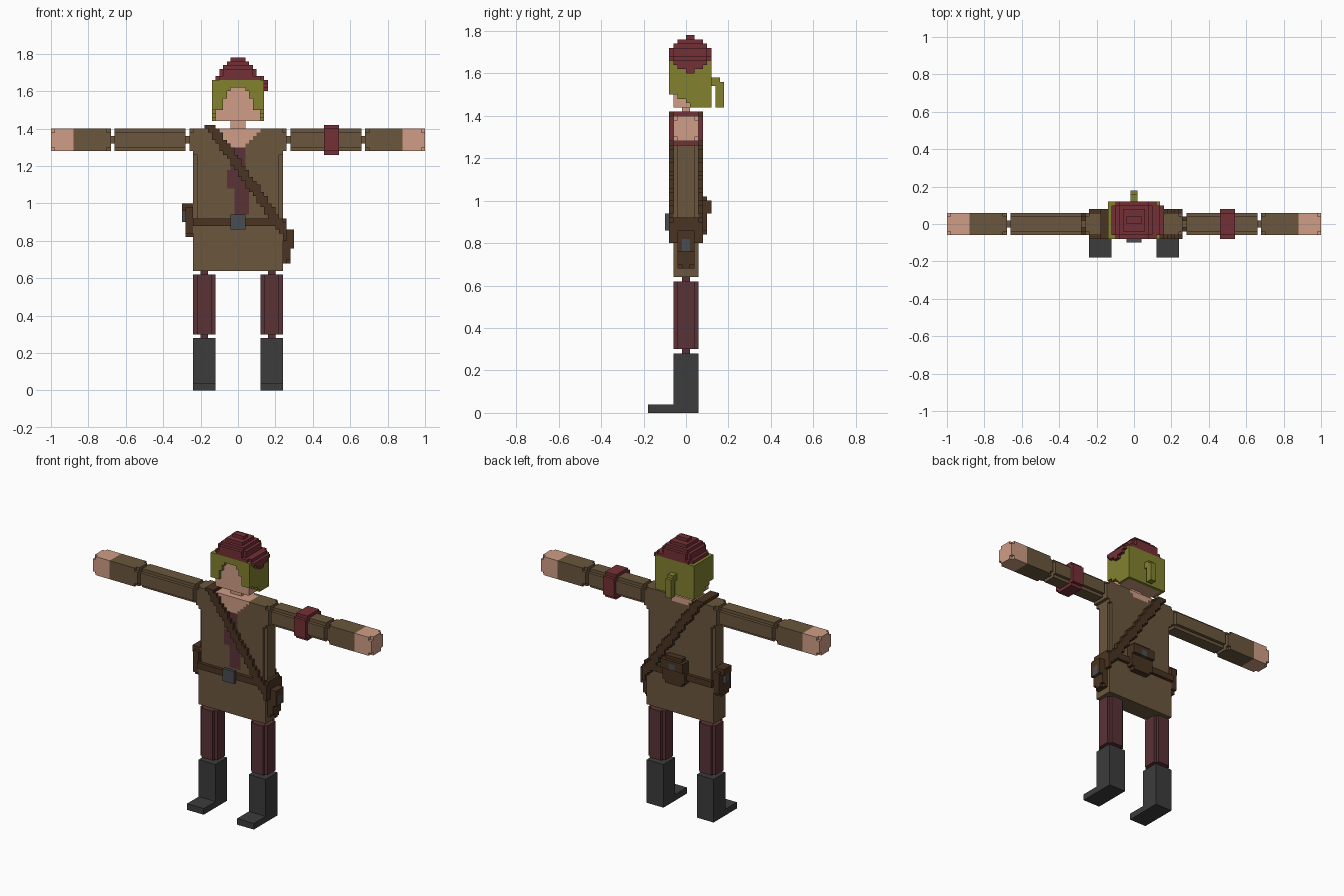
import bpy, bmesh
from mathutils import Vector

if "Cube" in bpy.data.objects:
    bpy.data.objects.remove(bpy.data.objects["Cube"])

U = 0.02  # block size


def srgb(h):
    c = [int(h[i:i + 2], 16) / 255 for i in (0, 2, 4)]
    return [v / 12.92 if v < 0.04045 else ((v + 0.055) / 1.055) ** 2.4 for v in c] + [1]


MATS = {}
for mat_name, code in [("skin", "CF9D86"), ("tunic_brown", "6B573D"), ("leather_brown", "4A3422"),
                       ("trouser_red", "5A3236"), ("hat_red", "743036"), ("hair_olive", "82812F"),
                       ("boot_grey", "3C3C3C"), ("buckle_grey", "494C51")]:
    MATS[mat_name] = bpy.data.materials.new(mat_name)
    MATS[mat_name].diffuse_color = srgb(code)

SIDES = [((1, 0, 0), (0, 1, 0), (0, 0, 1)), ((0, 1, 0), (0, 0, 1), (1, 0, 0)),
         ((0, 0, 1), (1, 0, 0), (0, 1, 0))]


def blocks(name, lo, hi, rule):
    """Fill a grid of blocks; rule(x, y, z) gives a material name or None."""
    if isinstance(rule, str):
        colour = rule
        rule = lambda x, y, z: colour
    a, b = [round(v / U) for v in lo], [round(v / U) for v in hi]
    cells = {}
    for i in range(a[0], b[0]):
        for j in range(a[1], b[1]):
            for k in range(a[2], b[2]):
                m = rule((i + .5) * U, (j + .5) * U, (k + .5) * U)
                if m:
                    cells[i, j, k] = m
    names = sorted(set(cells.values()))
    bm, verts = bmesh.new(), {}
    for c, m in cells.items():
        for n, u, v in SIDES:
            for s in (1, -1):
                if tuple(c[t] + s * n[t] for t in range(3)) in cells:
                    continue
                ring = [(0, 0), (1, 0), (1, 1), (0, 1)][::s]
                face = []
                for p, q in ring:
                    key = tuple(c[t] + (n[t] if s > 0 else 0) + p * u[t] + q * v[t] for t in range(3))
                    if key not in verts:
                        verts[key] = bm.verts.new(Vector(key) * U)
                    face.append(verts[key])
                bm.faces.new(face).material_index = names.index(m)
    # merge coplanar blocks into large flat faces
    bmesh.ops.dissolve_limit(bm, angle_limit=0.01, verts=bm.verts[:], edges=bm.edges[:],
                             delimit={'MATERIAL'})
    me = bpy.data.meshes.new(name)
    bm.to_mesh(me)
    bm.free()
    for m in names:
        me.materials.append(MATS[m])
    ob = bpy.data.objects.new(name, me)
    bpy.context.collection.objects.link(ob)
    return ob


def notched(name, lo, hi, colour, axis=None):
    """Box with its corner blocks removed; with an axis, its edges along it are removed too."""
    pick = colour if callable(colour) else (lambda x, y, z: colour)

    def rule(*p):
        ends = [p[t] - lo[t] < U or hi[t] - p[t] < U for t in range(3)]
        if all(ends):
            return None
        if axis is not None and all(ends[t] for t in range(3) if t != axis):
            return None
        return pick(*p)
    return blocks(name, lo, hi, rule)


def sided(s, x0, x1, y0, y1, z0, z1):
    xs = sorted((s * x0, s * x1))
    return (xs[0], y0, z0), (xs[1], y1, z1)


# arms and legs
for s, side in ((-1, "left"), (1, "right")):
    blocks(side + "_shoulder_joint", *sided(s, .24, .28, -.02, .02, 1.32, 1.36), "tunic_brown")
    notched(side + "_upper_arm", *sided(s, .28, .66, -.06, .06, 1.28, 1.40), "tunic_brown", 0)
    blocks(side + "_elbow_joint", *sided(s, .66, .68, -.02, .02, 1.32, 1.36), "tunic_brown")
    notched(side + "_forearm_and_hand", *sided(s, .68, 1, -.06, .06, 1.28, 1.40),
            lambda x, y, z: "skin" if abs(x) > .88 else "tunic_brown")
    blocks(side + "_hip_joint", *sided(s, .16, .20, -.02, .02, .62, .64), "trouser_red")
    notched(side + "_leg", *sided(s, .12, .24, -.06, .06, .30, .62), "trouser_red", 2)
    blocks(side + "_knee_joint", *sided(s, .16, .20, -.02, .02, .28, .30), "trouser_red")
    blocks(side + "_boot", *sided(s, .12, .24, -.18, .06, 0, .28),
           lambda x, y, z: "boot_grey" if y > -.06 or z < .04 else None)

# arm band
notched("arm_band", (.46, -.08, 1.26), (.54, .08, 1.42), "hat_red", 0)


# tunic with open neck and shirt front
def tunic(x, y, z):
    ax = abs(x)
    if ax > .24 and (z < 1.28 or (abs(y) > .04 and z > 1.38)):
        return None
    if ax > .22 and abs(y) > .04 and .88 < z < 1.26:
        return None
    if ax < .03 + (z - 1.30) * .9 and z > 1.30 and y < .04:
        return "skin"
    if y > .04 and z > 1.36 and ax < .04 + (z - 1.36):
        return "skin"
    if y < -.04 and .94 < z < 1.30:
        left = -.02 if z < 1.08 else -.06 if z < 1.18 else -.04
        if left < x < (.04 if z > 1.18 else .06):
            return "trouser_red"
    return "tunic_brown"


blocks("tunic", (-.26, -.06, .64), (.26, .06, 1.40), tunic)
blocks("neck", (-.04, -.02, 1.40), (.04, .02, 1.46), "skin")


# belt and shoulder strap wrap around the tunic
def outside(x, y):
    return abs(x) > .24 or abs(y) > .06


blocks("belt", (-.26, -.08, .88), (.26, .08, .92),
       lambda x, y, z: "leather_brown" if outside(x, y) and not (abs(x) > .24 and abs(y) > .06) else None)
blocks("belt_buckle", (-.04, -.10, .86), (.04, -.08, .94), "buckle_grey")


def strap(x, y, z):
    mid = -.15 + .70 * (1.42 - z)
    if z > 1.40:
        return "leather_brown" if -.18 < x < -.12 else None
    if abs(y) > .06 and abs(x - mid) < .031:
        return "leather_brown"
    if x > .24 and z < .90:
        return "leather_brown"


blocks("shoulder_strap", (-.20, -.08, .80), (.26, .08, 1.42), strap)

# side pouch on the belt
notched("belt_pouch", (-.28, -.06, .82), (-.24, .06, 1.00), "leather_brown")
blocks("belt_pouch_flap", (-.30, -.04, .96), (-.24, .04, 1.00), "leather_brown")
blocks("belt_pouch_buckle", (-.30, -.02, .90), (-.28, .02, .96), "buckle_grey")

# pouch hanging from the strap
notched("strap_pouch", (.22, -.04, .68), (.28, .04, .86), "leather_brown")
blocks("strap_pouch_flap", (.26, -.04, .76), (.30, .04, .86),
       lambda x, y, z: "buckle_grey" if abs(y) < .02 and z < .82 else "leather_brown")

# back pouch
notched("back_pouch", (-.06, .06, .84), (.10, .10, 1.02), "leather_brown")
blocks("back_pouch_flap", (-.06, .08, .94), (.10, .12, 1.00),
       lambda x, y, z: "buckle_grey" if 0 < x < .04 and z < .98 else "leather_brown")


# head with hair framing the face
def head(x, y, z):
    r = (x / .145) ** 6 + ((y - .02) / .105) ** 6
    if r > 1:
        return None
    half = .08 if z < 1.56 else .06 if z < 1.60 else .04
    face = abs(x) < half and z < 1.62
    if face and y < -.04:
        return "skin" if y > -.06 else None
    if z > 1.44 + max(0, .04 - y) * .6 and (z > 1.46 or r > .35):
        return "hair_olive"
    if abs(x) < .12 and y > -.06:
        return "skin"


blocks("head", (-.14, -.08, 1.44), (.14, .12, 1.66), head)
blocks("ponytail", (-.02, .12, 1.44), (.02, .18, 1.58),
       lambda x, y, z: "hair_olive" if (z > 1.54 and y < .16) or (y > .14 and z < 1.56) else None)


# stepped cap drooping to one side
HALF_X = [.12, .11, .10, .09, .07, .05]
HALF_Y = [.10, .10, .10, .08, .06, .03]


def cap(x, y, z):
    yy = abs(y - .02)
    if z < 1.66:
        drop = x > .10 and z > 1.60 + .6 * (yy - .01) and yy < .10 - max(0, x - .13)
        return "hat_red" if drop and (x > .14 or z > 1.62) else None
    k = min(5, int((z - 1.66) / U))
    a = HALF_X[k] + (.03 if x > 0 and k < 1 else 0)
    if (abs(x) / a) ** 4 + (yy / HALF_Y[k]) ** 4 < 1:
        return "hat_red"


blocks("cap", (-.14, -.08, 1.60), (.16, .12, 1.78), cap)

for m in bpy.data.materials:
    if m.users and not m.is_grease_pencil:
        m.use_nodes = True
        m.node_tree.nodes["Principled BSDF"].inputs["Base Color"].default_value = m.diffuse_color
